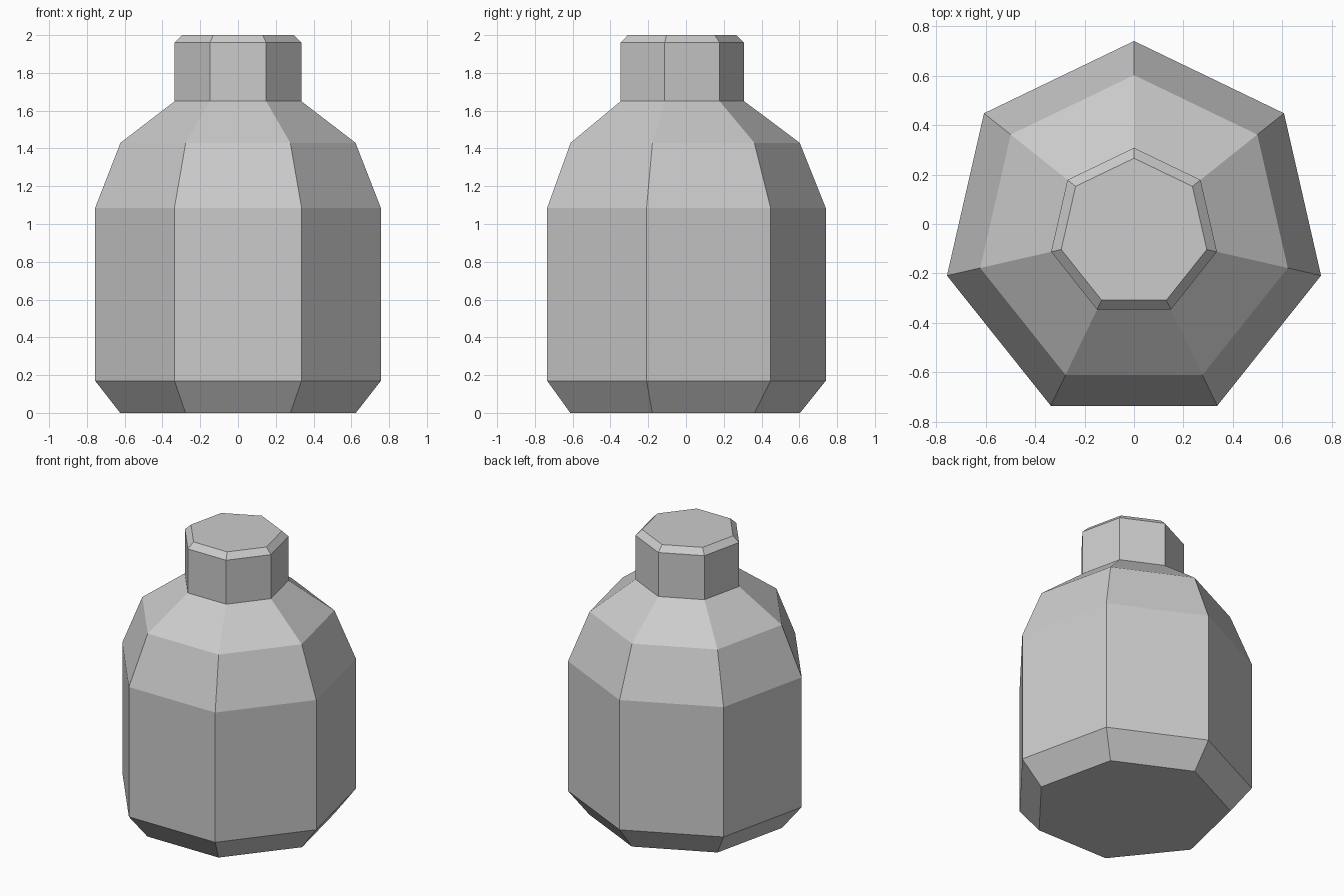
import bpy, bmesh
from math import sin, cos, tau

default = bpy.data.objects.get("Cube")
if default:
    bpy.data.objects.remove(default, do_unlink=True)

SIDES = 7
CENTRE_Y = -0.036

# Single matte grey
grey = bpy.data.materials.new("matte grey")
grey.use_nodes = True
colour = (0.6, 0.6, 0.6, 1)
grey.diffuse_color = colour
grey.node_tree.nodes["Principled BSDF"].inputs["Base Color"].default_value = colour

# Bottle outline from base to cap: (radius, height)
profile = [(0.64, 0), (0.776, 0.17), (0.776, 1.085), (0.638, 1.43),
           (0.344, 1.65), (0.344, 1.96), (0.302, 2)]


def lathe(name, outline):
    """Sweep an outline round a seven-sided plan with one corner at the back."""
    bm = bmesh.new()
    rings = [[bm.verts.new((-r * sin(tau * i / SIDES),
                            CENTRE_Y + r * cos(tau * i / SIDES), z))
              for i in range(SIDES)] for r, z in outline]
    for low, high in zip(rings, rings[1:]):
        for i in range(SIDES):
            j = (i + 1) % SIDES
            bm.faces.new((low[i], low[j], high[j], high[i]))
    bm.faces.new(rings[0])
    bm.faces.new(rings[-1])
    bmesh.ops.recalc_face_normals(bm, faces=bm.faces)
    mesh = bpy.data.meshes.new(name)
    bm.to_mesh(mesh)
    bm.free()
    mesh.materials.append(grey)
    obj = bpy.data.objects.new(name, mesh)
    bpy.context.collection.objects.link(obj)
    return obj


# Body, shoulders, neck and chamfered top in one shell
lathe("bottle", profile)
